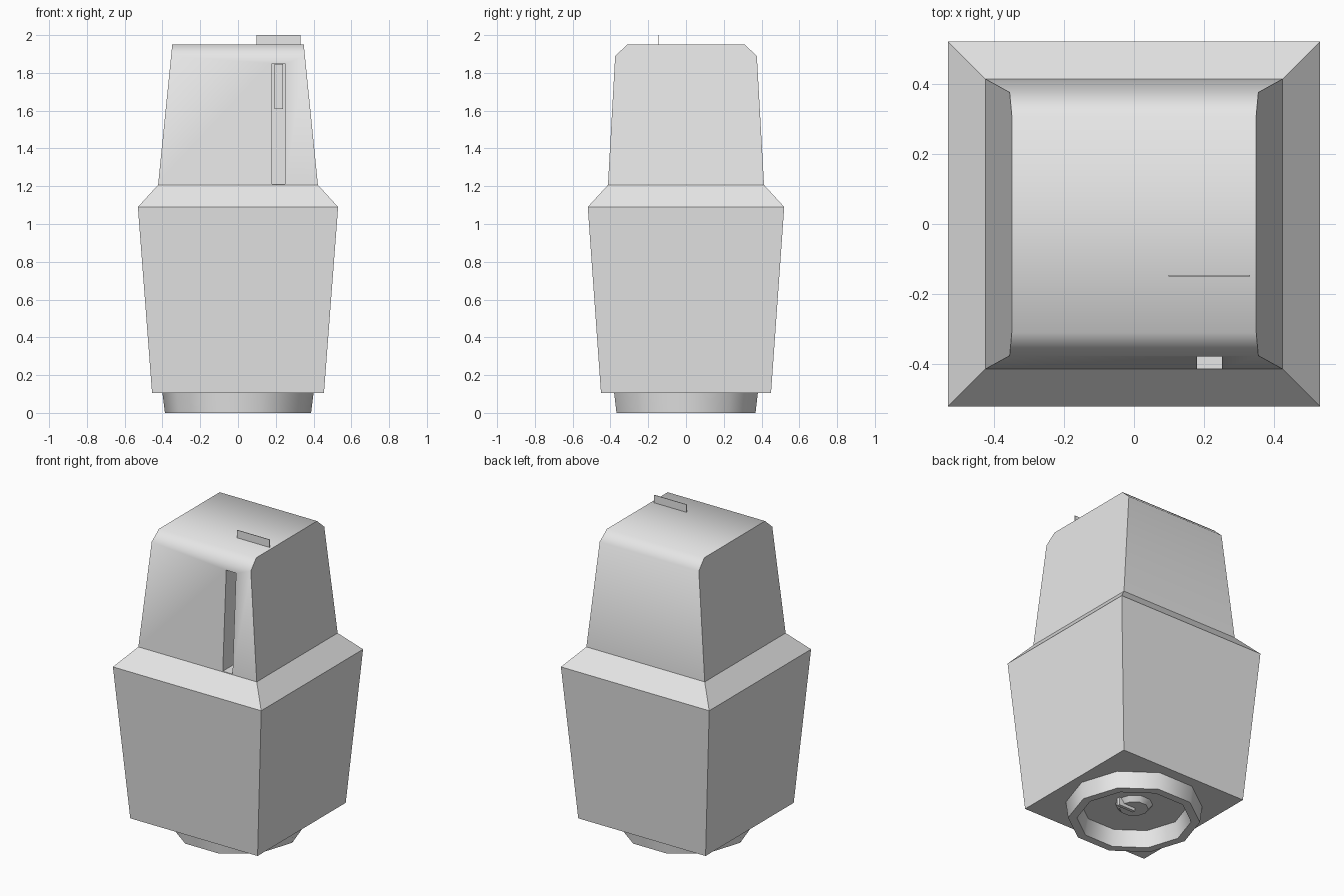
import bpy, bmesh, math

if "Cube" in bpy.data.objects:
    bpy.data.objects.remove(bpy.data.objects["Cube"])

grey = bpy.data.materials.new("light grey")
grey.diffuse_color = (0.8, 0.8, 0.8, 1)
grey.use_nodes = True
grey.node_tree.nodes["Principled BSDF"].inputs["Base Color"].default_value = grey.diffuse_color


def make(name, bm, smooth=None):
    bmesh.ops.recalc_face_normals(bm, faces=bm.faces)
    mesh = bpy.data.meshes.new(name)
    bm.to_mesh(mesh)
    bm.free()
    ob = bpy.data.objects.new(name, mesh)
    bpy.context.collection.objects.link(ob)
    mesh.materials.append(grey)
    if smooth:
        smooth_by_angle(ob, smooth)
    return ob


def smooth_by_angle(ob, degrees):
    bpy.ops.object.select_all(action='DESELECT')
    ob.select_set(True)
    bpy.context.view_layer.objects.active = ob
    bpy.ops.object.shade_smooth_by_angle(angle=math.radians(degrees))


def loft(loops, cap_start=True, cap_end=True, closed=False):
    """Skin a list of equal-length point loops."""
    bm = bmesh.new()
    rows = [[bm.verts.new(p) for p in loop] for loop in loops]
    n = len(rows[0])
    pairs = list(zip(rows, rows[1:])) + ([(rows[-1], rows[0])] if closed else [])
    for a, b in pairs:
        for i in range(n):
            j = (i + 1) % n
            bm.faces.new((a[i], a[j], b[j], b[i]))
    if cap_start and not closed:
        bm.faces.new(rows[0][::-1])
    if cap_end and not closed:
        bm.faces.new(rows[-1])
    return bm


def rect(x, y, z):
    return [(-x, -y, z), (x, -y, z), (x, y, z), (-x, y, z)]


def circle(r, z, n=10):
    return [(r * math.cos(2 * math.pi * i / n), r * math.sin(2 * math.pi * i / n), z)
            for i in range(n)]


def box(name, x0, x1, y0, y1, z0, z1):
    return make(name, loft([[(x0, y0, z), (x1, y0, z), (x1, y1, z), (x0, y1, z)]
                            for z in (z0, z1)]))


# Tapered lower body with sloped shoulder
make("body", loft([rect(0.455, 0.45, 0.105), rect(0.53, 0.52, 1.09),
                   rect(0.423, 0.413, 1.207)], cap_end=False))

# Head: side profile swept across x, narrowing towards the roof
profile = [(-0.413, 1.207), (-0.375, 1.89), (-0.31, 1.95),
           (0.31, 1.95), (0.375, 1.89), (0.413, 1.207)]
half = lambda z: 0.423 - (z - 1.207) * 0.075 / 0.743
head = make("head", loft([[(s * half(z), y, z) for y, z in profile] for s in (-1, 1)]))

# Vertical slot in the front of the head
cutter = box("slot_cutter", 0.18, 0.25, -0.6, -0.147, 1.211, 1.85)
mod = head.modifiers.new("slot", 'BOOLEAN')
mod.object = cutter
mod.solver = 'EXACT'
bpy.context.view_layer.objects.active = head
bpy.ops.object.modifier_apply(modifier="slot")
bpy.data.objects.remove(cutter)
smooth_by_angle(head, 50)

# Lever inside the slot and the thin tab on the roof
box("slot_lever", 0.192, 0.238, -0.26, -0.146, 1.61, 1.848)
box("roof_tab", 0.098, 0.33, -0.149, -0.145, 1.94, 2.0)

# Ten-sided hollow foot ring
make("foot_ring", loft([circle(0.4, 0.105), circle(0.387, 0), circle(0.335, 0),
                        circle(0.315, 0.104)], cap_start=False, cap_end=False), 40)

# Small shaft and blade in the centre of the underside
make("shaft", loft([circle(0.11, 0.105), circle(0.085, 0.075)], cap_start=False), 40)
box("shaft_blade", 0.0, 0.12, -0.01, 0.01, 0.055, 0.105)
